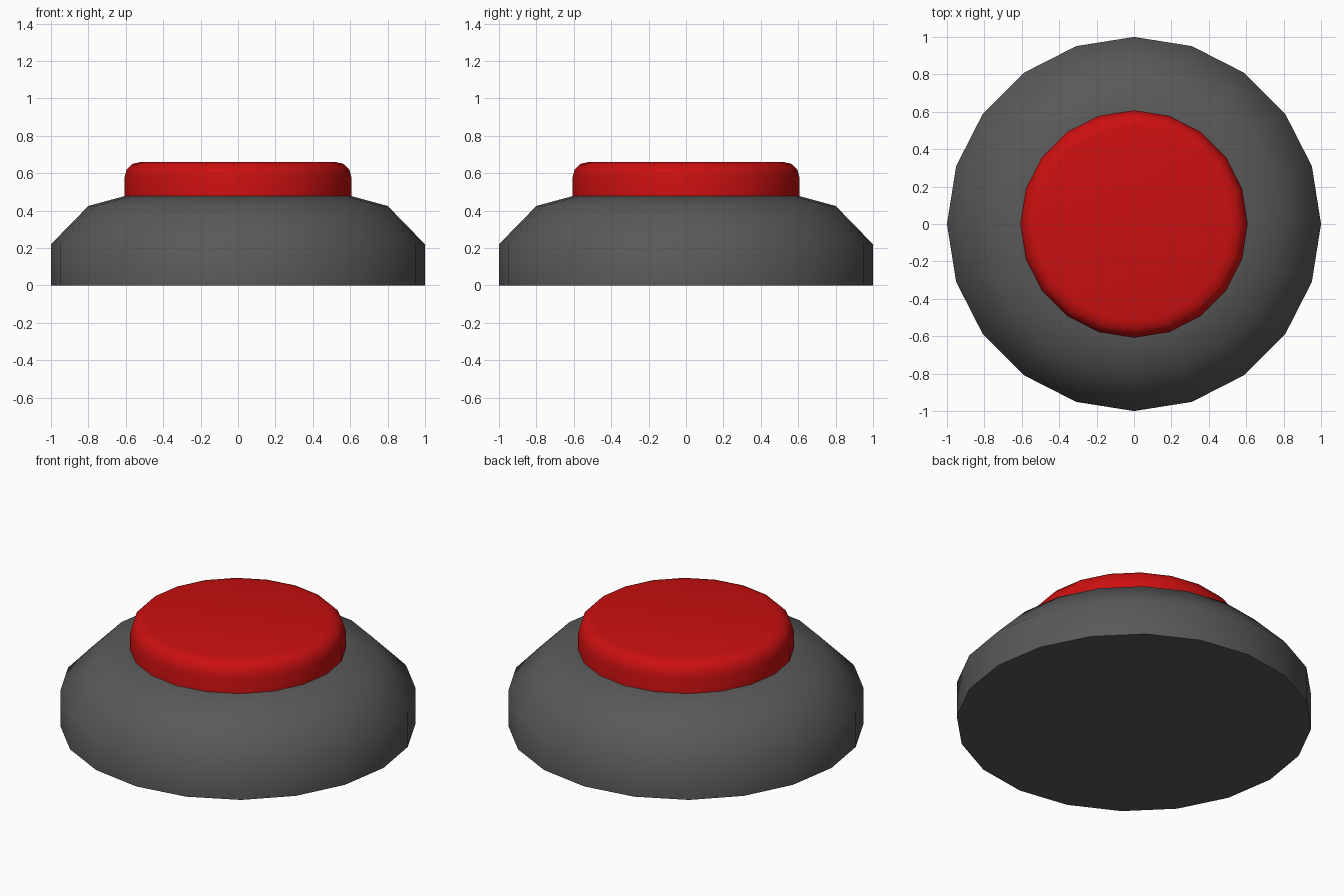
import bpy, bmesh, math

if "Cube" in bpy.data.objects:
    bpy.data.objects.remove(bpy.data.objects["Cube"])

SIDES = 20


def material(name, rgb):
    mat = bpy.data.materials.new(name)
    mat.diffuse_color = (*rgb, 1)
    mat.use_nodes = True
    mat.node_tree.nodes["Principled BSDF"].inputs["Base Color"].default_value = mat.diffuse_color
    return mat


def lathe(name, profile, mat, smooth_angle):
    """Closed turned solid from (radius, z) points, listed bottom to top."""
    bm = bmesh.new()
    rings = []
    for r, z in profile:
        rings.append([bm.verts.new((r * math.cos(2 * math.pi * i / SIDES),
                                    r * math.sin(2 * math.pi * i / SIDES), z))
                      for i in range(SIDES)])
    for low, high in zip(rings, rings[1:]):
        for i in range(SIDES):
            j = (i + 1) % SIDES
            bm.faces.new((low[i], low[j], high[j], high[i]))
    bm.faces.new(rings[0][::-1])
    bm.faces.new(rings[-1])
    mesh = bpy.data.meshes.new(name)
    bm.to_mesh(mesh)
    bm.free()
    obj = bpy.data.objects.new(name, mesh)
    bpy.context.collection.objects.link(obj)
    mesh.materials.append(mat)
    bpy.ops.object.select_all(action='DESELECT')
    obj.select_set(True)
    bpy.context.view_layer.objects.active = obj
    bpy.ops.object.shade_smooth_by_angle(angle=math.radians(smooth_angle))
    return obj


# Housing: short vertical wall, sloped shoulder, shallow rim
lathe("base", [(1, 0), (1, 0.22), (0.8, 0.425), (0.605, 0.478)],
      material("dark_grey", (0.1, 0.1, 0.1)), 60)

# Push button: sunk slightly into the housing, rounded top edge
lathe("button", [(0.608, 0.45), (0.608, 0.575), (0.595, 0.62),
                 (0.565, 0.65), (0.52, 0.66)],
      material("red", (0.6, 0.005, 0.005)), 60)
